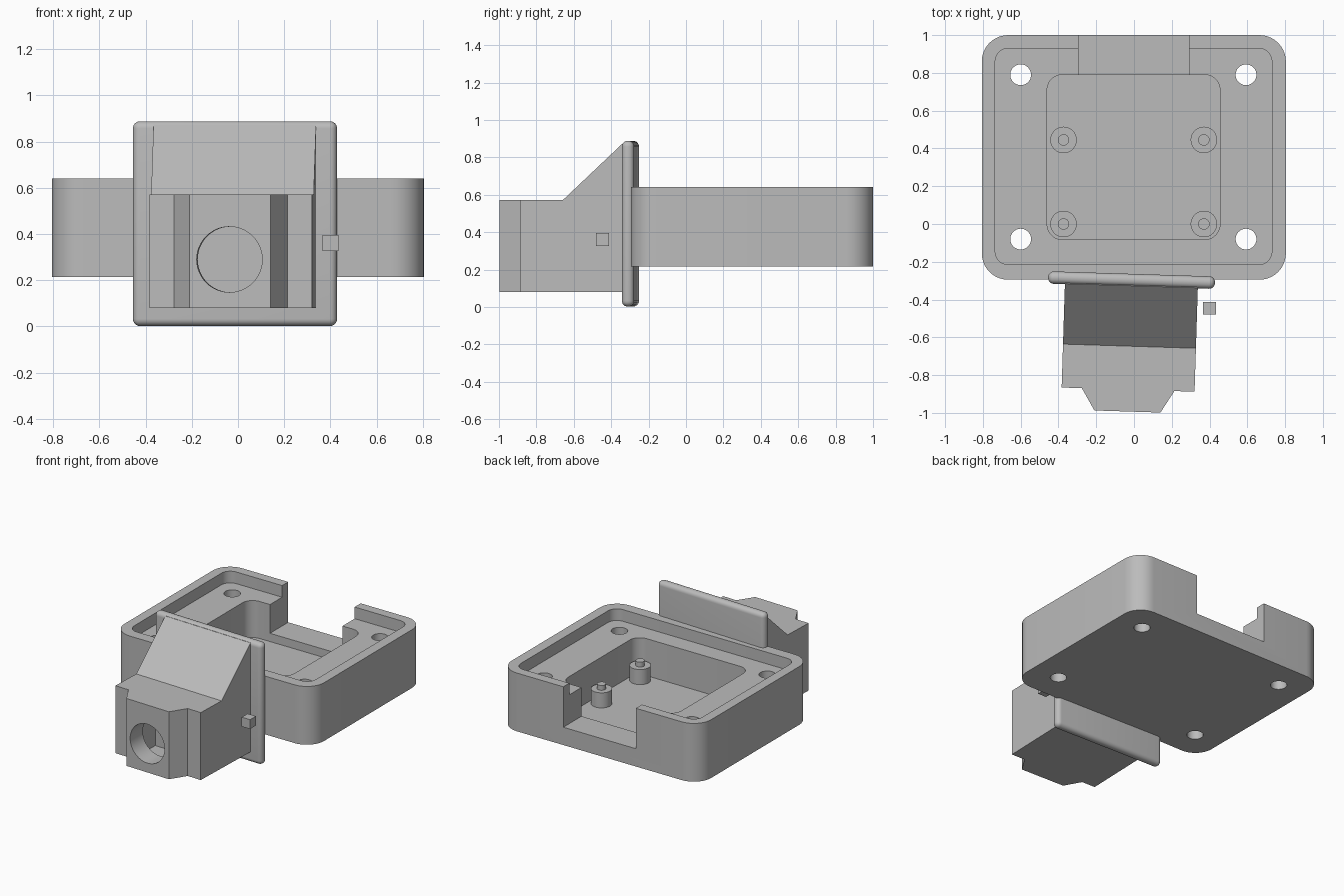
import bpy, bmesh, math
from mathutils import Matrix, Vector

cube = bpy.data.objects.get("Cube")
if cube:
    bpy.data.objects.remove(cube, do_unlink=True)

grey = bpy.data.materials.new("plain grey")
grey.use_nodes = True
grey.diffuse_color = (0.5, 0.5, 0.5, 1)
grey.node_tree.nodes["Principled BSDF"].inputs["Base Color"].default_value = (0.5, 0.5, 0.5, 1)


def finish(name, bm):
    bmesh.ops.recalc_face_normals(bm, faces=bm.faces)
    mesh = bpy.data.meshes.new(name)
    bm.to_mesh(mesh)
    bm.free()
    mesh.materials.append(grey)
    ob = bpy.data.objects.new(name, mesh)
    bpy.context.collection.objects.link(ob)
    return ob


def extrude(name, points, direction):
    """Solid made by sweeping a closed outline along a vector."""
    bm = bmesh.new()
    face = bm.faces.new([bm.verts.new(p) for p in points])
    swept = bmesh.ops.extrude_face_region(bm, geom=[face], use_keep_orig=True)["geom"]
    bmesh.ops.translate(bm, vec=direction,
                        verts=[v for v in swept if isinstance(v, bmesh.types.BMVert)])
    return finish(name, bm)


def rounded_block(name, x0, x1, y0, y1, z0, z1, r=0, steps=10):
    """Upright block with rounded vertical corners."""
    corners = [(x1, y1, -1, -1), (x0, y1, 1, -1), (x0, y0, 1, 1), (x1, y0, -1, 1)]
    pts = []
    for i, (x, y, sx, sy) in enumerate(corners):
        if not r:
            pts.append((x, y, z0))
            continue
        for k in range(steps + 1):
            a = math.pi / 2 * (i + k / steps)
            pts.append((x + sx * r + r * math.cos(a), y + sy * r + r * math.sin(a), z0))
    return extrude(name, pts, (0, 0, z1 - z0))


def cylinder(name, centre, r, depth, matrix=Matrix()):
    bm = bmesh.new()
    bmesh.ops.create_cone(bm, cap_ends=True, segments=48, radius1=r, radius2=r, depth=depth,
                          matrix=Matrix.Translation(centre) @ matrix)
    return finish(name, bm)


def apply_modifier(ob, mod):
    bpy.context.view_layer.objects.active = ob
    bpy.ops.object.modifier_apply(modifier=mod.name)


def combine(ob, other, operation="DIFFERENCE"):
    mod = ob.modifiers.new("combine", "BOOLEAN")
    mod.operation, mod.solver, mod.object = operation, "EXACT", other
    apply_modifier(ob, mod)
    bpy.data.objects.remove(other, do_unlink=True)


def smooth(ob):
    bpy.ops.object.select_all(action="DESELECT")
    ob.select_set(True)
    bpy.context.view_layer.objects.active = ob
    bpy.ops.object.shade_smooth_by_angle(angle=math.radians(30))


# Tray: rounded block with rim ledge, deep pocket, rear notch and screw holes
BOTTOM, TOP = 0.215, 0.64
tray = rounded_block("tray", -0.806, 0.804, -0.295, 1, BOTTOM, TOP, 0.14)
combine(tray, rounded_block("ledge_cut", -0.735, 0.73, -0.215, 0.93, 0.555, 0.8, 0.07))
combine(tray, rounded_block("pocket_cut", -0.46, 0.455, -0.082, 0.79, 0.285, 0.8, 0.08))
combine(tray, rounded_block("notch_cut", -0.295, 0.29, 0.7, 1.1, 0.345, 0.8))
for x in (-0.6, 0.593):
    for y in (-0.08, 0.79):
        combine(tray, cylinder("screw_cut", (x, y, 0.4), 0.055, 1))
smooth(tray)

# Standoffs with locating pins
for x in (-0.373, 0.37):
    for y in (0, 0.445):
        smooth(cylinder("standoff", (x, y, 0.335), 0.07, 0.12))
        smooth(cylinder("standoff_pin", (x, y, 0.405), 0.03, 0.05))

# Housing and its plate share one slightly turned frame
frame = Matrix.Translation((-0.013, -0.297, 0)) @ Matrix.Rotation(math.radians(-1.8), 4, "Z")

# Mounting plate with rounded edges
plate = rounded_block("mounting_plate", -0.442, 0.442, -0.033, 0.033, 0.002, 0.888)
bevel = plate.modifiers.new("round", "BEVEL")
bevel.width, bevel.segments = 0.031, 6
apply_modifier(plate, bevel)
plate.data.transform(frame)
smooth(plate)

# Housing: side profile swept across, then trimmed by its plan outline
W, FRONT, SHOULDER = 0.352, -0.696, -0.58
side = [(0, 0.08), (FRONT, 0.08), (FRONT, 0.572), (-0.35, 0.572), (-0.03, 0.875), (0, 0.875)]
housing = extrude("housing", [(-W, y, z) for y, z in side], (2 * W, 0, 0))
for s in (-1, 1):
    cut = [(s * 0.5, SHOULDER), (s * 0.245, SHOULDER), (s * 0.175, FRONT),
           (s * 0.175, -0.8), (s * 0.5, -0.8)]
    combine(housing, extrude("shoulder_cut", [(x, y, 0) for x, y in cut], (0, 0, 1)))

# Round front opening leading to an inner chamber
combine(housing, rounded_block("chamber_cut", -0.16, 0.16, FRONT + 0.14, FRONT + 0.3, 0.12, 0.46))
combine(housing, cylinder("opening_cut", (-0.002, FRONT, 0.29), 0.142, 0.36,
                          Matrix.Rotation(math.pi / 2, 4, "X")))
housing.data.transform(frame)
smooth(housing)

# Small side block
rounded_block("side_block", 0.366, 0.434, -0.48, -0.412, 0.327, 0.395)
